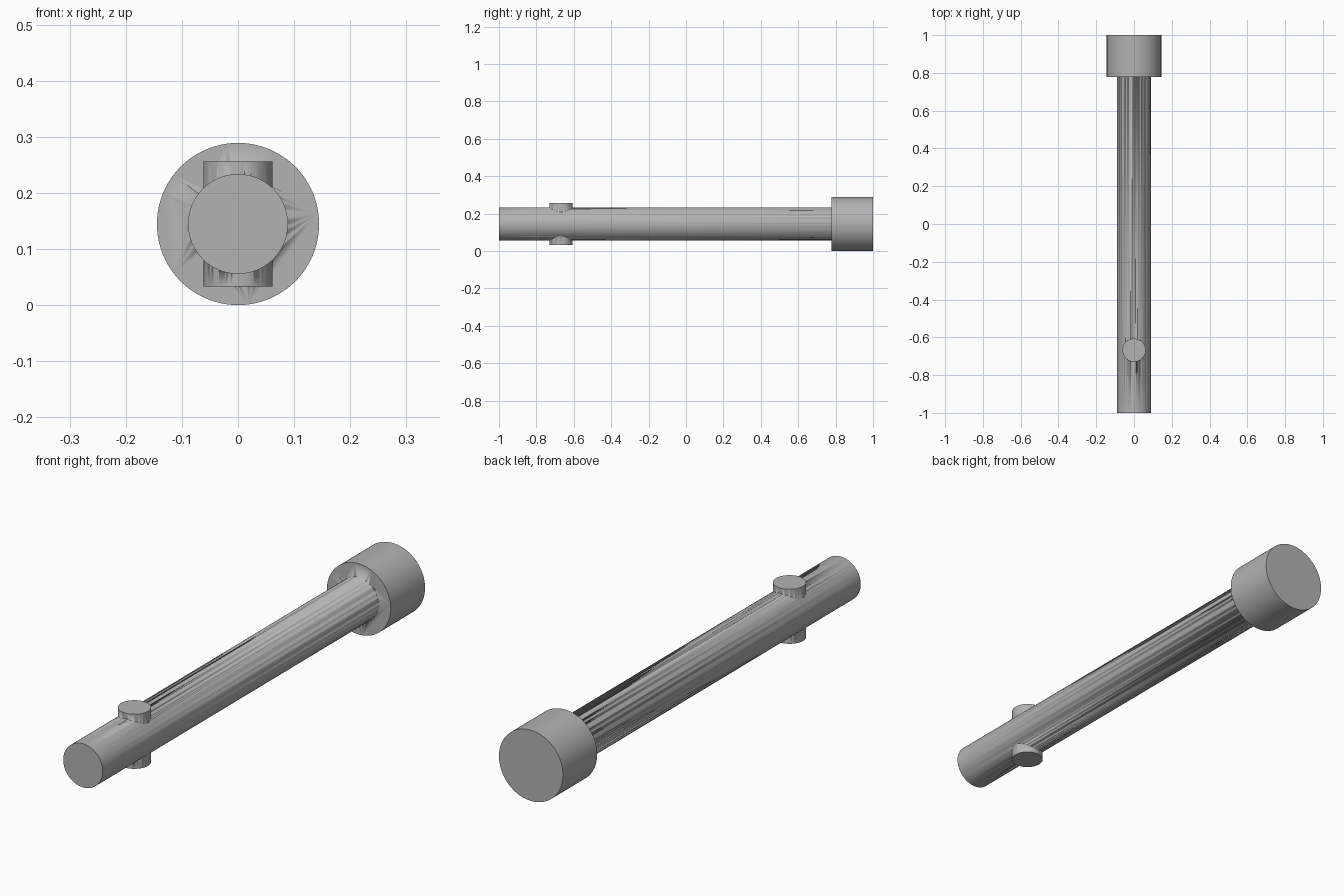
import bpy
from math import radians

cube = bpy.data.objects.get("Cube")
if cube:
    bpy.data.objects.remove(cube, do_unlink=True)

AXIS_Z = 0.1445   # height of the shaft axis
PIN_Y = -0.668    # position of the cross pin
HEAD_Y = 0.779    # front face of the head

steel = bpy.data.materials.new("grey_steel")
steel.use_nodes = True
GREY = (0.45, 0.45, 0.45, 1)
steel.diffuse_color = GREY
steel.node_tree.nodes["Principled BSDF"].inputs["Base Color"].default_value = GREY


def cylinder(name, radius, length, y, along_y=True):
    """Smooth cylinder centred on the shaft axis, lying along y or upright."""
    bpy.ops.mesh.primitive_cylinder_add(
        vertices=96, radius=radius, depth=length, location=(0, y, AXIS_Z),
        rotation=(radians(90) if along_y else 0, 0, 0))
    part = bpy.context.object
    part.name = part.data.name = name
    part.data.materials.append(steel)
    bpy.ops.object.transform_apply(location=False, rotation=True, scale=False)
    bpy.ops.object.shade_smooth_by_angle(angle=radians(30))
    return part


def fuse(body, part):
    """Join a part into the body with a clean intersection."""
    mod = body.modifiers.new("join_" + part.name, "BOOLEAN")
    mod.operation = "UNION"
    mod.solver = "EXACT"
    mod.object = part
    bpy.context.view_layer.objects.active = body
    bpy.ops.object.modifier_apply(modifier=mod.name)
    bpy.data.objects.remove(part, do_unlink=True)


# Long shaft, overlapping into the head
shaft = cylinder("locking_pin", 0.089, HEAD_Y + 1.1, (HEAD_Y + 0.1 - 1) / 2)

# Wide head at the back and upright cross pin near the front
fuse(shaft, cylinder("head", AXIS_Z, 1 - HEAD_Y, (1 + HEAD_Y) / 2))
fuse(shaft, cylinder("cross_pin", 0.0615, 0.223, PIN_Y, along_y=False))
